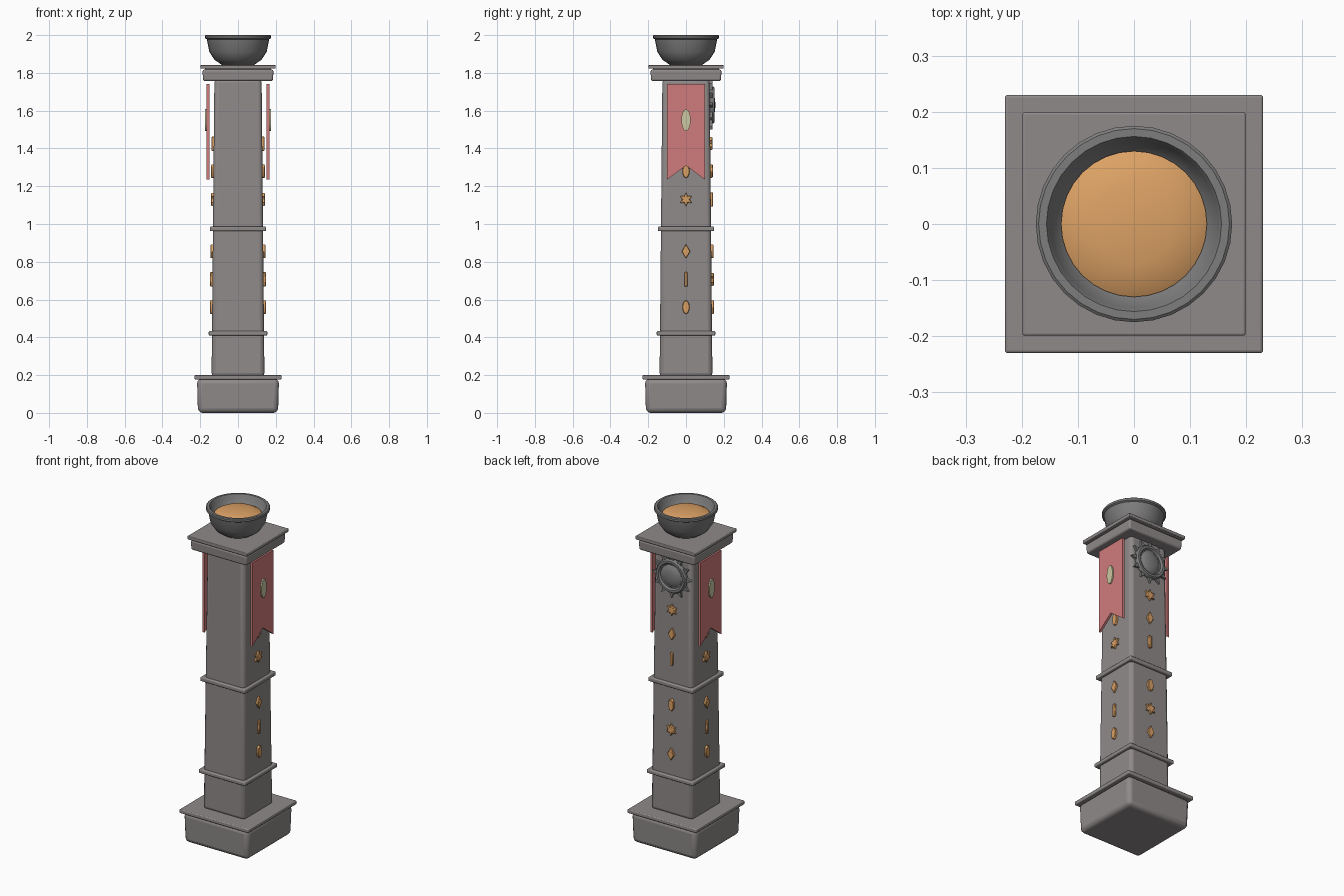
import bpy, bmesh, math
from math import cos, sin, pi
from mathutils import Matrix, Vector

cube = bpy.data.objects.get("Cube")
if cube:
    bpy.data.objects.remove(cube, do_unlink=True)


def material(name, rgb):
    m = bpy.data.materials.new(name)
    m.use_nodes = True
    m.diffuse_color = (*rgb, 1)
    bsdf = next(n for n in m.node_tree.nodes if n.type == 'BSDF_PRINCIPLED')
    bsdf.inputs["Base Color"].default_value = (*rgb, 1)
    return m


STONE = material("warm grey stone", (0.28, 0.255, 0.255))
METAL = material("dark grey metal", (0.21, 0.205, 0.205))
GOLD = material("amber", (0.72, 0.36, 0.13))
CLOTH = material("faded red cloth", (0.63, 0.2, 0.2))
CREAM = material("pale olive", (0.6, 0.58, 0.36))


def finish(name, bm, mat, bevel=0, matrix=None, segments=3):
    bmesh.ops.recalc_face_normals(bm, faces=bm.faces)
    if matrix:
        bm.transform(matrix)
    me = bpy.data.meshes.new(name)
    bm.to_mesh(me)
    bm.free()
    me.materials.append(mat)
    ob = bpy.data.objects.new(name, me)
    bpy.context.collection.objects.link(ob)
    if bevel:
        mod = ob.modifiers.new("Bevel", 'BEVEL')
        mod.width, mod.segments = bevel, segments
    bpy.ops.object.select_all(action='DESELECT')
    ob.select_set(True)
    bpy.context.view_layer.objects.active = ob
    bpy.ops.object.shade_smooth_by_angle(angle=math.radians(35))
    return ob


def block(name, low, high, z0, z1, bevel, mat=STONE):
    """Square block that tapers from half width low to high."""
    bm = bmesh.new()
    bmesh.ops.create_cube(bm, size=2)
    for v in bm.verts:
        h = high if v.co.z > 0 else low
        v.co = (v.co.x * h, v.co.y * h, z1 if v.co.z > 0 else z0)
    return finish(name, bm, mat, bevel)


def lathe(name, profile, mat, matrix=None, steps=32):
    """Turn a (radius, height) profile around z."""
    bm = bmesh.new()
    vs = [bm.verts.new((r, 0, z)) for r, z in profile]
    es = [bm.edges.new(p) for p in zip(vs, vs[1:])]
    bmesh.ops.spin(bm, geom=vs + es, cent=(0, 0, 0), axis=(0, 0, 1),
                   angle=2 * pi, steps=steps, use_merge=True)
    bmesh.ops.remove_doubles(bm, verts=bm.verts, dist=1e-5)
    return finish(name, bm, mat, matrix=matrix)


def plate(name, outline, depth, mat, matrix, bevel=0):
    """Extrude a flat outline outward along local z."""
    bm = bmesh.new()
    f = bm.faces.new([bm.verts.new((x, y, 0)) for x, y in outline])
    top = bmesh.ops.extrude_face_region(bm, geom=[f])
    bmesh.ops.translate(bm, vec=(0, 0, depth),
                        verts=[g for g in top['geom'] if isinstance(g, bmesh.types.BMVert)])
    return finish(name, bm, mat, bevel, matrix, 1)


def on_face(direction, dist, z):
    """Local x sideways, local y up, local z along the face normal."""
    n, up = Vector(direction), Vector((0, 0, 1))
    rot = Matrix((up.cross(n), up, n)).transposed().to_4x4()
    return Matrix.Translation(n * dist + up * z) @ rot


def ring(count, rx, ry):
    return [(rx * sin(2 * pi * i / count), ry * cos(2 * pi * i / count)) for i in range(count)]


# Stone column
block("base", 0.212, 0.217, 0, 0.18, 0.025)
block("base_slab", 0.23, 0.23, 0.177, 0.2, 0.005)
block("shaft", 0.14, 0.125, 0.19, 1.77, 0.022)
block("lower_band", 0.155, 0.155, 0.41, 0.433, 0.006)
block("middle_band", 0.149, 0.149, 0.962, 0.987, 0.006)
block("cap", 0.185, 0.188, 1.757, 1.817, 0.01)
block("cap_neck", 0.175, 0.175, 1.81, 1.825, 0)
block("cap_slab", 0.199, 0.199, 1.822, 1.842, 0.004)

# Bowl and glowing fill
lathe("bowl", [(0, 1.838), (0.085, 1.842), (0.125, 1.87), (0.152, 1.912), (0.165, 1.978),
               (0.175, 1.984), (0.175, 1.996), (0.17, 2), (0.156, 2), (0.15, 1.99),
               (0.14, 1.955), (0.11, 1.93), (0, 1.92)], METAL)
lathe("bowl_fill", [(0.13, 1.94), (0.13, 1.955), (0.11, 1.966), (0.07, 1.975), (0, 1.979)], GOLD)

# Raised symbols on three faces, listed from the bottom up
star = [(x * k, y * k) for i, (x, y) in enumerate(ring(12, 0.037, 0.037))
        for k in [0.52 if i % 2 else 1]]
SHAPES = {"star": star, "diamond": ring(4, 0.023, 0.038),
          "bar": [(-0.009, -0.038), (0.009, -0.038), (0.009, 0.038), (-0.009, 0.038)],
          "oval": ring(10, 0.019, 0.037)}
HEIGHTS = (0.56, 0.707, 0.855, 1.13, 1.28, 1.425)
SIDE = ("oval", "bar", "diamond", "star", "oval", "bar")
BACK = ("diamond", "star", "oval", "bar", "diamond", "star")
FACES = {"left": ((1, 0, 0), SIDE), "right": ((-1, 0, 0), SIDE), "back": ((0, 1, 0), BACK)}
for face, (normal, shapes) in FACES.items():
    for i, (shape, z) in enumerate(zip(shapes, HEIGHTS)):
        surface = 0.14 - 0.015 * (z - 0.19) / 1.58
        plate(f"{face}_{shape}_{i + 1}", SHAPES[shape], 0.02, GOLD,
              on_face(normal, surface - 0.008, z), 0.003)

# Swallow-tailed banners with an oval emblem
tail = [(-0.1, 0.25), (-0.1, -0.255), (0, -0.18), (0.1, -0.255), (0.1, 0.25)]
for face in ("left", "right"):
    normal = FACES[face][0]
    plate(face + "_banner", tail, 0.014, CLOTH, on_face(normal, 0.152, 1.49))
    plate(face + "_emblem", ring(12, 0.025, 0.058), 0.01, CREAM, on_face(normal, 0.164, 1.55))

# Sun medallion on the back
centre = on_face((0, 1, 0), 0.12, 1.63)
lathe("medallion", [(0, 0), (0.096, 0), (0.1, 0.008), (0.1, 0.02), (0.093, 0.03), (0.08, 0.03),
                    (0.072, 0.02), (0.066, 0.02), (0.055, 0.028), (0.03, 0.034), (0, 0.036)],
      METAL, centre)
for i in range(12):
    turn = Matrix.Rotation(i * pi / 6, 4, 'Z')
    plate(f"sun_ray_{i + 1}", [(-0.018, 0.09), (0.018, 0.09), (0, 0.13)], 0.016, METAL,
          centre @ turn @ Matrix.Translation((0, 0, 0.004)))
